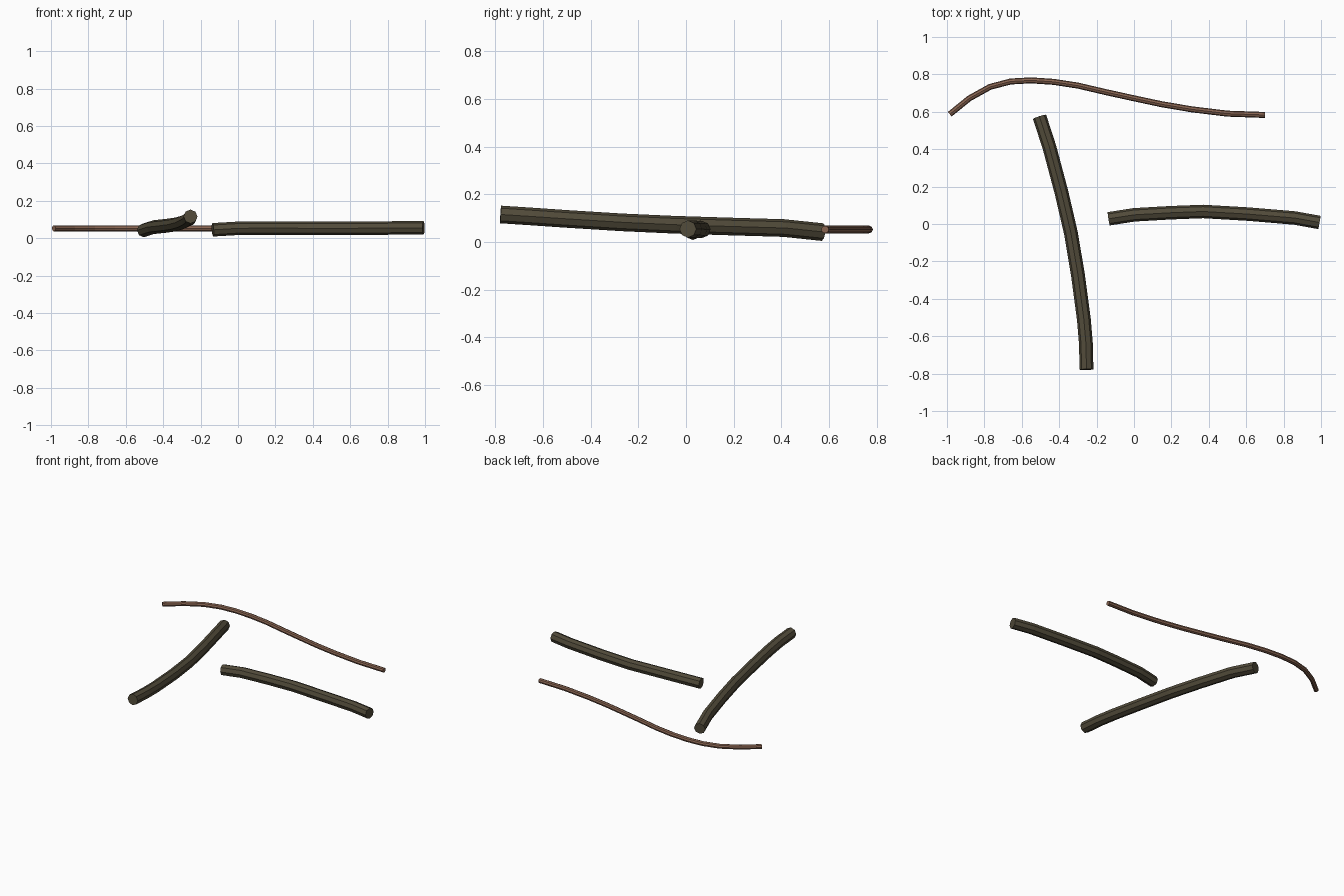
import bpy, bmesh, math
from mathutils import Vector

if "Cube" in bpy.data.objects:
    bpy.data.objects.remove(bpy.data.objects["Cube"])


def material(name, rgb):
    m = bpy.data.materials.new(name)
    m.diffuse_color = (*rgb, 1)
    m.use_nodes = True
    m.node_tree.nodes["Principled BSDF"].inputs["Base Color"].default_value = m.diffuse_color
    return m


def branch(name, path, radius, sides, mat):
    """Capped round bar swept along a list of centre points."""
    pts = [Vector(p) for p in path]
    bm = bmesh.new()
    rings = []
    for i, p in enumerate(pts):
        t = (pts[min(i + 1, len(pts) - 1)] - pts[max(i - 1, 0)]).normalized()
        side = t.cross(Vector((0, 0, 1))).normalized()
        up = side.cross(t)
        ring = []
        for k in range(sides):
            a = 2 * math.pi * k / sides
            ring.append(bm.verts.new(p + radius * (math.cos(a) * side + math.sin(a) * up)))
        rings.append(ring)
    for a, b in zip(rings, rings[1:]):
        for k in range(sides):
            j = (k + 1) % sides
            bm.faces.new((a[k], a[j], b[j], b[k]))
    bm.faces.new(rings[0])
    bm.faces.new(rings[-1])
    bmesh.ops.recalc_face_normals(bm, faces=bm.faces)
    me = bpy.data.meshes.new(name)
    bm.to_mesh(me)
    bm.free()
    me.materials.append(mat)
    ob = bpy.data.objects.new(name, me)
    bpy.context.collection.objects.link(ob)
    return ob


bark = material("dark olive bark", (0.083, 0.07, 0.042))
twig_brown = material("reddish brown twig", (0.24, 0.125, 0.08))

# Long log, raised at its front end
branch("long_log", [
    (-0.505, 0.573, 0.042), (-0.452, 0.41, 0.059), (-0.388, 0.17, 0.066),
    (-0.337, -0.05, 0.073), (-0.3, -0.27, 0.083), (-0.268, -0.51, 0.098),
    (-0.257, -0.64, 0.107), (-0.254, -0.778, 0.116)], 0.037, 8, bark)

# Shorter log lying along x
branch("short_log", [
    (-0.135, 0.028, 0.045), (0.0, 0.049, 0.053), (0.19, 0.06, 0.054),
    (0.37, 0.067, 0.053), (0.61, 0.053, 0.053), (0.86, 0.032, 0.055),
    (0.992, 0.008, 0.055)], 0.036, 8, bark)

# Thin curved twig behind the logs
twig = [(-0.985, 0.587), (-0.88, 0.672), (-0.77, 0.733), (-0.66, 0.762), (-0.55, 0.768),
        (-0.43, 0.76), (-0.3, 0.74), (-0.15, 0.705), (0.0, 0.672), (0.15, 0.64),
        (0.31, 0.613), (0.5, 0.59), (0.7, 0.583)]
branch("twig", [(x, y, 0.053) for x, y in twig], 0.016, 8, twig_brown)
